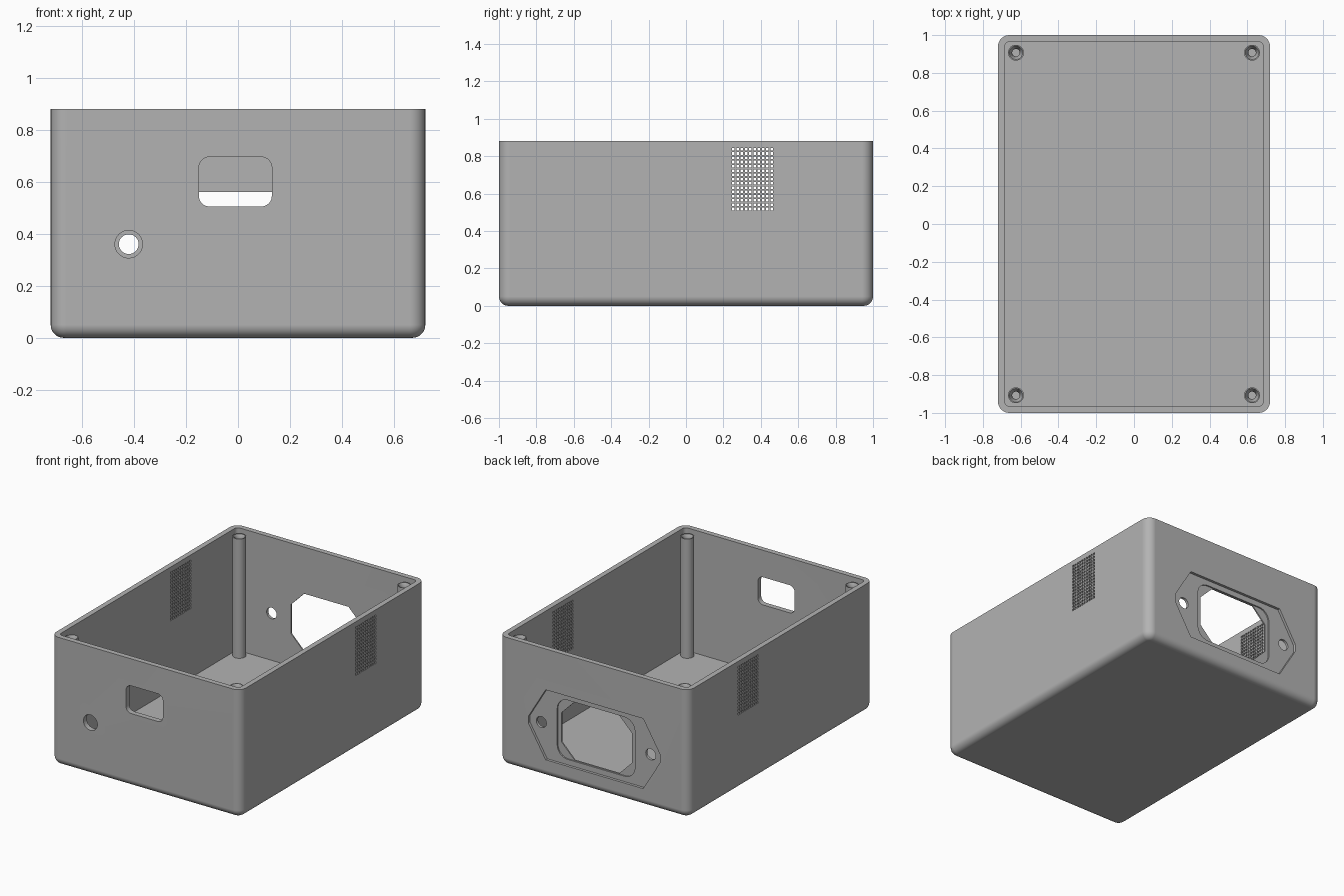
import bpy, bmesh, math

old = bpy.data.objects.get("Cube")
if old:
    bpy.data.objects.remove(old, do_unlink=True)

HX, HY, HEIGHT = 0.72, 1.0, 0.88
CORNER, WALL, FILLET, FLOOR = 0.06, 0.036, 0.05, 0.037

grey = bpy.data.materials.new("plain grey")
grey.use_nodes = True
colour = (0.45, 0.45, 0.45, 1)
grey.diffuse_color = colour
grey.node_tree.nodes["Principled BSDF"].inputs["Base Color"].default_value = colour


def rounded_rect(hx, hy, r, cx=0, cy=0, steps=8):
    """Counter-clockwise outline; steps=1 gives chamfered corners."""
    pts = []
    for i, (sx, sy) in enumerate([(1, 1), (-1, 1), (-1, -1), (1, -1)]):
        for k in range(steps + 1):
            a = math.pi / 2 * (i + k / steps)
            pts.append((cx + sx * (hx - r) + r * math.cos(a),
                        cy + sy * (hy - r) + r * math.sin(a)))
    return pts


def circle(r, cx=0, cy=0, n=32):
    return [(cx + r * math.cos(2 * math.pi * i / n),
             cy + r * math.sin(2 * math.pi * i / n)) for i in range(n)]


def loft(name, rings):
    """Skin a stack of equal rings and cap both ends."""
    bm = bmesh.new()
    loops = [[bm.verts.new(p) for p in ring] for ring in rings]
    for a, b in zip(loops, loops[1:]):
        for i in range(len(a)):
            j = (i + 1) % len(a)
            bm.faces.new((a[i], a[j], b[j], b[i]))
    bm.faces.new(loops[0][::-1])
    bm.faces.new(loops[-1])
    return finish(name, bm)


def finish(name, bm):
    bmesh.ops.recalc_face_normals(bm, faces=bm.faces)
    mesh = bpy.data.meshes.new(name)
    bm.to_mesh(mesh)
    bm.free()
    mesh.materials.append(grey)
    ob = bpy.data.objects.new(name, mesh)
    bpy.context.collection.objects.link(ob)
    return ob


def flat(points, z):
    return [(x, y, z) for x, y in points]


def prism_y(name, points, y0, y1):
    """Extrude an x-z outline along y."""
    return loft(name, [[(x, y, z) for x, z in points] for y in (y0, y1)])


def activate(ob):
    bpy.ops.object.select_all(action='DESELECT')
    ob.select_set(True)
    bpy.context.view_layer.objects.active = ob


def cut(target, cutter):
    mod = target.modifiers.new("cut", 'BOOLEAN')
    mod.operation = 'DIFFERENCE'
    mod.solver = 'EXACT'
    mod.object = cutter
    activate(target)
    bpy.ops.object.modifier_apply(modifier=mod.name)
    bpy.data.objects.remove(cutter, do_unlink=True)


def smooth(ob):
    activate(ob)
    bpy.ops.object.shade_smooth_by_angle(angle=math.radians(30))
    mod = ob.modifiers.new("flat walls", 'WEIGHTED_NORMAL')
    mod.keep_sharp = True


# Open box: filleted underside, outer wall, rim, inner wall and floor
def shell_ring(inset, z):
    return flat(rounded_rect(HX - inset, HY - inset, CORNER - inset), z)


rings = []
for k in range(9):
    a = math.pi / 2 * k / 8
    rings.append(shell_ring(FILLET * (1 - math.sin(a)), FILLET * (1 - math.cos(a))))
rings += [shell_ring(0, HEIGHT), shell_ring(WALL, HEIGHT), shell_ring(WALL, FLOOR)]
box = loft("enclosure_box", rings)

# Front window and round button hole
cut(box, prism_y("window_cutter", rounded_rect(0.14, 0.095, 0.04, -0.01, 0.6), -1.1, -0.9))
cut(box, prism_y("button_cutter", circle(0.053, -0.42, 0.36), -1.1, -0.9))

# Rear power socket: flange recess, rounded step, chamfered opening, screw holes
CX, CZ = -0.005, 0.36
flange = [(0.5, 0.025), (0.37, 0.24), (-0.37, 0.24), (-0.5, 0.025),
          (-0.5, -0.025), (-0.37, -0.24), (0.37, -0.24), (0.5, -0.025)]
cut(box, prism_y("flange_cutter", [(CX + x, CZ + z) for x, z in flange], 0.982, 1.1))
cut(box, prism_y("step_cutter", rounded_rect(0.295, 0.203, 0.08, CX, CZ), 0.973, 1.1))
cut(box, prism_y("socket_cutter", rounded_rect(0.268, 0.2, 0.1, CX, CZ, steps=1), 0.9, 1.1))
for side in (-1, 1):
    cut(box, prism_y("screw_cutter", circle(0.038, CX + side * 0.415, CZ), 0.9, 1.1))

# Vent grids through both side walls
bm = bmesh.new()
for col in range(10):
    for row in range(15):
        made = bmesh.ops.create_cube(bm, size=1)["verts"]
        bmesh.ops.scale(bm, verts=made, vec=(1.6, 0.014, 0.014))
        bmesh.ops.translate(bm, verts=made,
                            vec=(0, 0.253 + col * 0.0228, 0.518 + row * 0.0228))
cut(box, finish("vent_cutter", bm))
smooth(box)

# Corner screw posts with countersunk bores
POST_TOP = 0.855
profile = [(0.042, FLOOR - 0.01), (0.042, POST_TOP), (0.036, POST_TOP),
           (0.02, POST_TOP - 0.03), (0.02, 0.6)]
for sx, side in ((-1, "right"), (1, "left")):
    for sy, end in ((-1, "front"), (1, "back")):
        post = loft(f"{end}_{side}_post",
                    [flat(circle(r, sx * 0.625, sy * 0.907), z) for r, z in profile])
        smooth(post)
